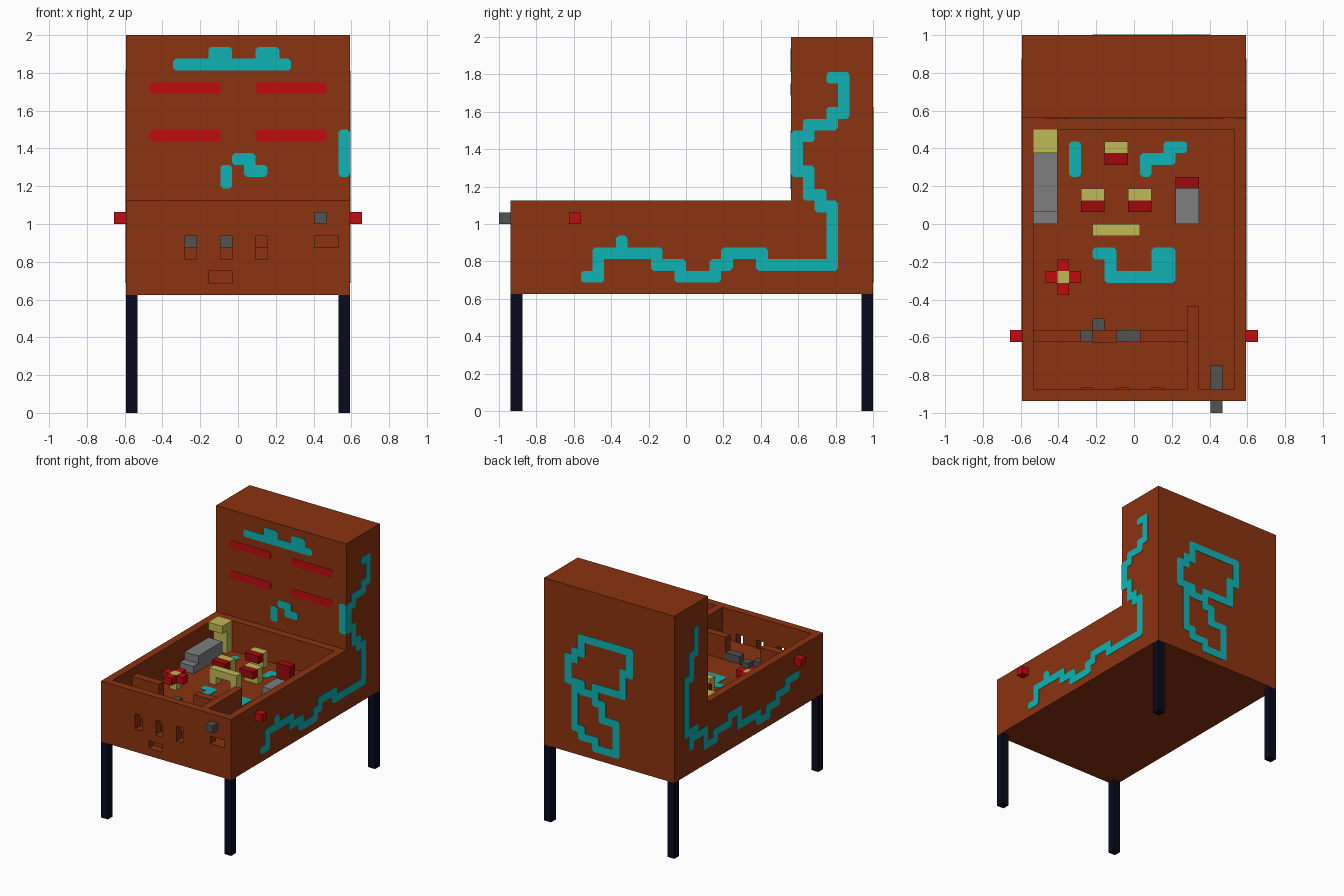
import bpy, bmesh
from mathutils import Vector

U = 1 / 16          # modelling grid unit
LIFT = 0.003        # height of painted plates above their surface

if "Cube" in bpy.data.objects:
    bpy.data.objects.remove(bpy.data.objects["Cube"])


def material(name, r, g, b):
    m = bpy.data.materials.new(name)
    m.use_nodes = True
    m.diffuse_color = (r, g, b, 1)
    m.node_tree.nodes["Principled BSDF"].inputs["Base Color"].default_value = (r, g, b, 1)
    return m


BROWN = material("brown wood", .26, .033, .005)
TEAL = material("teal paint", .005, .45, .46)
RED = material("bright red", .52, .004, .005)
DARK_RED = material("dark red", .34, .003, .004)
YELLOW = material("pale yellow", .52, .49, .09)
GREY = material("light grey", .21, .21, .21)
DARK_GREY = material("dark grey", .085, .085, .085)
NAVY = material("navy black", .003, .003, .013)


def at(i, j, k):
    """Grid cell corner to world position."""
    return Vector(((i - 9.5) * U, (j - 16) * U, k * U))


def finish(name, bm, mat):
    bmesh.ops.recalc_face_normals(bm, faces=bm.faces)
    mesh = bpy.data.meshes.new(name)
    bm.to_mesh(mesh)
    bm.free()
    mesh.materials.append(mat)
    ob = bpy.data.objects.new(name, mesh)
    bpy.context.collection.objects.link(ob)
    return ob


def boxes(name, mat, *pairs):
    """One object made of boxes, each given by two opposite grid corners."""
    bm = bmesh.new()
    for a, b in pairs:
        lo, hi = at(*a), at(*b)
        verts = bmesh.ops.create_cube(bm, size=1)["verts"]
        for v in verts:
            v.co = [(lo[n] + hi[n]) / 2 + v.co[n] * (hi[n] - lo[n]) for n in range(3)]
    return finish(name, bm, mat)


def cut(target, a, b):
    cutter = boxes("cutter", BROWN, (a, b))
    cutter.hide_render = True
    mod = target.modifiers.new("cut", "BOOLEAN")
    mod.operation, mod.solver, mod.object = "DIFFERENCE", "EXACT", cutter
    bpy.context.view_layer.objects.active = target
    bpy.ops.object.modifier_apply(modifier=mod.name)
    bpy.data.objects.remove(cutter)


def paint(name, mat, place, normal, strokes):
    """Clipped-corner plates covering the cells between pairs of cells."""
    bm = bmesh.new()
    c, normal = .22, Vector(normal)
    for p, q, r, s in strokes:
        u0, u1 = min(p, r), max(p, r) + 1
        v0, v1 = min(q, s), max(q, s) + 1
        ring = [(u0 + c, v0), (u1 - c, v0), (u1, v0 + c), (u1, v1 - c),
                (u1 - c, v1), (u0 + c, v1), (u0, v1 - c), (u0, v0 + c)]
        base = [bm.verts.new(place(u, v)) for u, v in ring]
        top = [bm.verts.new(v.co + normal * LIFT) for v in base]
        bm.faces.new(base)
        bm.faces.new(top)
        for n in range(8):
            m = (n + 1) % 8
            bm.faces.new((base[n], base[m], top[m], top[n]))
    return finish(name, bm, mat)


# Cabinet and back box as one L-shaped profile
bm = bmesh.new()
side = [(1, 10), (32, 10), (32, 32), (25, 32), (25, 18), (1, 18)]
face = bm.faces.new([bm.verts.new(at(0, j, k)) for j, k in side])
new = bmesh.ops.extrude_face_region(bm, geom=[face])["geom"]
bmesh.ops.translate(bm, vec=(19 * U, 0, 0),
                    verts=[g for g in new if isinstance(g, bmesh.types.BMVert)])
cabinet = finish("cabinet", bm, BROWN)

# Play area, front slots and ball drain
cut(cabinet, (1, 2, 14), (18, 24, 19))
for i in (5, 8, 11):
    cut(cabinet, (i, 0, 13), (i + 1, 2.1, 15))
cut(cabinet, (16, 0, 14), (18, 2.1, 15))
cut(cabinet, (7, 0, 11), (9, 2, 12))
cut(cabinet, (6, 6, 13), (8, 7, 15))

# Legs
for i, x in ((0, "right"), (18, "left")):
    for j, y in ((1, "front"), (31, "back")):
        boxes(f"{y}_{x}_leg", NAVY, ((i, j, 0), (i + 1, j + 1, 10)))

# Side buttons and plunger
boxes("right_button", RED, ((-1, 6, 16), (0, 7, 17)))
boxes("left_button", RED, ((19, 6, 16), (20, 7, 17)))
boxes("plunger", DARK_GREY, ((16, 0, 16), (17, 4, 17)))

# Low inner walls and flippers
boxes("apron_wall", BROWN, ((1, 6, 14), (5, 7, 17)), ((10, 6, 14), (14, 7, 17)))
boxes("lane_wall", BROWN, ((14, 2, 14), (15, 9, 18)))
boxes("right_flipper", DARK_GREY, ((5, 6, 14), (6, 7, 15)), ((6, 7, 14), (7, 8, 15)))
boxes("left_flipper", DARK_GREY, ((8, 6, 14), (10, 7, 15)))

# Ramp with its tower
boxes("ramp", GREY, ((1, 17, 14), (3, 22, 16)), ((1, 16, 14), (3, 17, 15)))
boxes("ramp_tower", YELLOW, ((1, 22, 17), (3, 24, 18)), ((1, 23, 14), (3, 24, 17)))

# Small ramp with red target
boxes("small_ramp", GREY, ((13, 16, 14), (15, 20, 15)))
boxes("ramp_target", DARK_RED, ((13, 19, 15), (15, 20, 17)))

# Bumpers
for n, (i, j) in enumerate(((7, 22), (5, 18), (9, 18))):
    boxes(f"bumper_post_{n}", YELLOW, ((i, j, 14), (i + 2, j + 1, 16)))
    boxes(f"bumper_pad_{n}", DARK_RED, ((i, j - 1, 15), (i + 2, j, 16)))

# Gate
boxes("gate", YELLOW, ((6, 15, 15), (10, 16, 16)),
      ((6, 15, 14), (7, 16, 15)), ((9, 15, 14), (10, 16, 15)))

# Spinner
boxes("spinner_post", YELLOW, ((3, 11, 14), (4, 12, 16)))
boxes("spinner_arms", RED, *[((3 + a, 11 + b, 15), (4 + a, 12 + b, 16))
                             for a, b in ((1, 0), (-1, 0), (0, 1), (0, -1))])

# Painted shapes on the playfield
paint("playfield_paint", TEAL, lambda u, v: at(u, v, 14), (0, 0, 1), [
    (4, 20, 4, 22), (12, 22, 13, 22), (10, 21, 12, 21), (12, 21, 12, 22),
    (10, 20, 10, 21), (6, 13, 7, 13), (7, 11, 7, 13), (7, 11, 12, 11),
    (11, 11, 12, 13)])

# Back box front
front = lambda u, v: at(u, 25, v)
paint("back_box_bars", RED, front, (0, -1, 0),
      [(i, k, i + 5, k) for i in (2, 11) for k in (23, 27)])
paint("back_box_paint", TEAL, front, (0, -1, 0), [
    (4, 29, 13, 29), (7, 29, 8, 30), (11, 29, 12, 30), (8, 19, 8, 20),
    (9, 21, 10, 21), (10, 20, 10, 21), (10, 20, 11, 20), (18, 20, 18, 23)])

# Winding stripes on the sides
paint("left_side_stripe", TEAL, lambda u, v: at(19, u, v), (1, 0, 0), [
    (7, 11, 8, 11), (8, 11, 8, 13), (8, 13, 13, 13), (10, 13, 10, 14),
    (13, 12, 13, 13), (13, 12, 15, 12), (15, 11, 15, 12), (15, 11, 18, 11),
    (18, 11, 18, 12), (18, 12, 19, 12), (19, 12, 19, 13), (19, 13, 22, 13),
    (22, 12, 22, 13), (22, 12, 28, 12), (28, 12, 28, 17), (27, 17, 28, 17),
    (27, 17, 27, 18), (26, 18, 27, 18), (26, 18, 26, 20), (25, 20, 26, 20),
    (25, 20, 25, 23), (26, 23, 26, 24), (25, 23, 26, 23), (26, 24, 28, 24),
    (28, 24, 28, 25), (28, 25, 29, 25), (29, 25, 29, 28), (28, 28, 29, 28)])
paint("right_side_stripe", TEAL, lambda u, v: at(0, u, v), (-1, 0, 0), [
    (27, 25, 27, 28), (27, 25, 28, 25), (28, 22, 28, 25), (28, 22, 29, 22),
    (29, 15, 29, 22), (27, 15, 29, 15), (28, 13, 28, 15), (27, 14, 25, 14),
    (25, 12, 25, 14), (25, 12, 23, 12), (23, 12, 23, 13), (23, 13, 20, 13),
    (20, 13, 20, 14), (20, 14, 18, 14), (18, 12, 18, 14), (18, 12, 14, 12),
    (14, 11, 14, 12), (14, 11, 12, 11), (12, 11, 12, 12), (12, 12, 10, 12),
    (10, 12, 10, 13), (10, 13, 8, 13), (8, 13, 8, 14), (8, 14, 6, 14)])

# Looped figure on the back, counted from its upper left corner
paint("back_figure", TEAL, lambda u, v: at(19 - u, 32, 32 - v), (0, 1, 0), [
    (5, 6, 12, 6), (12, 6, 12, 9), (11, 9, 12, 9), (11, 9, 11, 12),
    (7, 12, 11, 12), (5, 6, 5, 8), (4, 8, 5, 8), (4, 8, 4, 9), (3, 9, 4, 9),
    (3, 9, 3, 12), (3, 12, 5, 12), (4, 12, 4, 18), (5, 12, 5, 13),
    (5, 13, 7, 13), (7, 12, 7, 14), (7, 14, 8, 14), (8, 14, 8, 16),
    (8, 16, 10, 16), (10, 16, 10, 20), (4, 18, 5, 18), (5, 18, 5, 19),
    (5, 19, 7, 19), (7, 19, 7, 20), (7, 20, 10, 20)])
